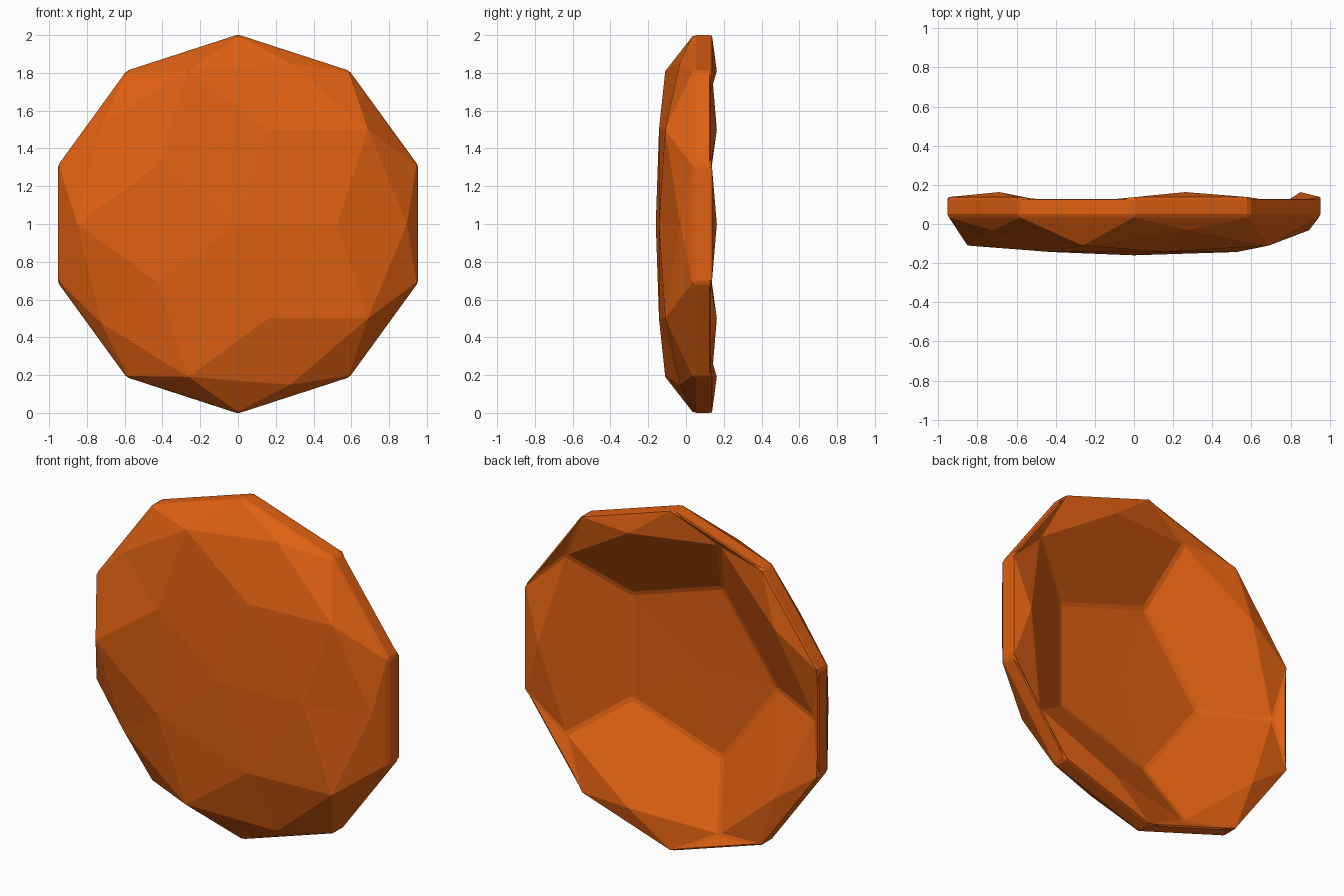
import bpy, bmesh, math

if "Cube" in bpy.data.objects:
    bpy.data.objects.remove(bpy.data.objects["Cube"])

mat = bpy.data.materials.new("orange")
mat.diffuse_color = (0.74, 0.118, 0.006, 1)
mat.use_nodes = True
mat.node_tree.nodes["Principled BSDF"].inputs["Base Color"].default_value = mat.diffuse_color

bm = bmesh.new()


def ring(n, radius, y, start):
    """Ring of n points facing -y, start angle in degrees."""
    pts = []
    for i in range(n):
        a = math.radians(start + 360 * i / n)
        pts.append(bm.verts.new((radius * math.cos(a), y, 1 + radius * math.sin(a))))
    return pts


def half(centre_y, inner_y, mid_y, corner_y, rim, off, start):
    """One side of the shell: half an icosphere pattern of a pole and rings.
    Returns nothing; rim[i] sits at 18 + 36*i degrees."""
    pole = bm.verts.new((0, centre_y, 1))
    inner = ring(5, 0.5257, inner_y, start)       # pentagon around the pole
    corner = ring(5, 0.8944, corner_y, start)     # outside each pentagon corner
    mid = ring(5, 0.8507, mid_y, start + 36)      # outside each pentagon side
    for i in range(5):
        j = (i + 1) % 5
        lo, hi = rim[(2 * i + off - 1) % 10], rim[(2 * i + off) % 10]
        nxt = rim[(2 * i + off + 1) % 10]
        for f in ((pole, inner[i], inner[j]),
                  (inner[i], mid[i], inner[j]),
                  (inner[i], corner[i], mid[i]),
                  (inner[j], mid[i], corner[j]),
                  (corner[i], lo, hi),
                  (corner[i], hi, mid[i]),
                  (mid[i], hi, nxt),
                  (mid[i], nxt, corner[j])):
            bm.faces.new(f)


# ten-sided rim wall
rim_front = ring(10, 1.003, 0.04, 18)
rim_back = ring(10, 1.003, 0.137, 18)
for i in range(10):
    j = (i + 1) % 10
    bm.faces.new((rim_front[i], rim_front[j], rim_back[j], rim_back[i]))

# domed front and hollow back
half(-0.16, -0.143, -0.11, -0.032, rim_front, 0, 0)
half(-0.118, -0.11, 0.163, 0.08, rim_back, 1, 36)

bmesh.ops.recalc_face_normals(bm, faces=bm.faces)
mesh = bpy.data.meshes.new("faceted_shell")
bm.to_mesh(mesh)
bm.free()
mesh.materials.append(mat)
shell = bpy.data.objects.new("faceted_shell", mesh)
bpy.context.collection.objects.link(shell)

# narrow chamfers on the rim and creases
bev = shell.modifiers.new("chamfer", "BEVEL")
bev.width = 0.012
bev.segments = 1
bev.limit_method = "ANGLE"
bev.angle_limit = math.radians(30)
